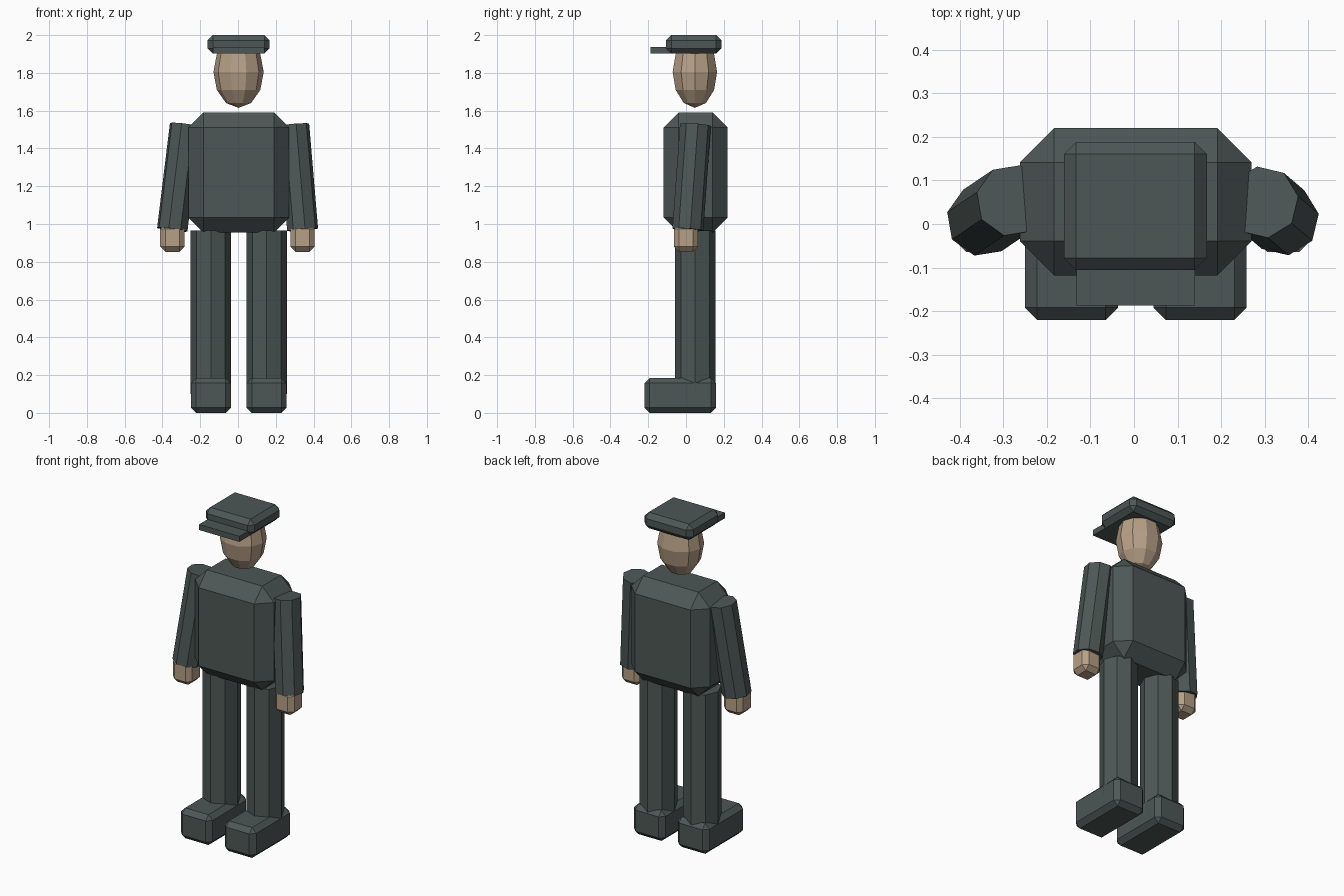
import bpy, bmesh, math
from mathutils import Vector, Matrix

if "Cube" in bpy.data.objects:
    bpy.data.objects.remove(bpy.data.objects["Cube"])


def material(name, rgb):
    m = bpy.data.materials.new(name)
    m.diffuse_color = (*rgb, 1)
    m.use_nodes = True
    m.node_tree.nodes["Principled BSDF"].inputs["Base Color"].default_value = m.diffuse_color
    return m


CLOTH = material("dark_grey_green", (0.074, 0.096, 0.092))
SKIN = material("skin_tan", (0.47, 0.35, 0.24))


def finish(name, bm, mat):
    bmesh.ops.recalc_face_normals(bm, faces=bm.faces)
    me = bpy.data.meshes.new(name)
    bm.to_mesh(me)
    bm.free()
    me.materials.append(mat)
    ob = bpy.data.objects.new(name, me)
    bpy.context.collection.objects.link(ob)
    return ob


def box(name, x, y, z, bevel, mat):
    """Chamfered box from (min, max) pairs."""
    bm = bmesh.new()
    bmesh.ops.create_cube(bm, size=1)
    for v in bm.verts:
        v.co = [(a + b) / 2 + c * (b - a) for (a, b), c in zip((x, y, z), v.co)]
    if bevel:
        bmesh.ops.bevel(bm, geom=bm.edges[:], offset=bevel, segments=1,
                        profile=0.5, affect='EDGES')
    return finish(name, bm, mat)


def stack(name, rings, sides, phase, matrix, mat):
    """Skin a stack of polygon rings (radius, z), capped at both ends."""
    bm = bmesh.new()
    loops = []
    for r, z in rings:
        loops.append([bm.verts.new((r * math.cos(a), r * math.sin(a), z))
                      for a in (phase + math.tau * i / sides for i in range(sides))])
    for lo, hi in zip(loops, loops[1:]):
        for i in range(sides):
            j = (i + 1) % sides
            bm.faces.new((lo[i], lo[j], hi[j], hi[i]))
    bm.faces.new(loops[0][::-1])
    bm.faces.new(loops[-1])
    bmesh.ops.remove_doubles(bm, verts=bm.verts, dist=1e-5)
    bm.transform(matrix)
    return finish(name, bm, mat)


# Torso
box("torso", (-0.262, 0.27), (-0.118, 0.22), (0.955, 1.59), 0.079, CLOTH)

# Head: ten-sided faceted ellipsoid
rings = [(max(math.cos(a), 1e-7), math.sin(a))
         for a in (math.radians(d) for d in range(-90, 91, 30))]
stack("head", rings, 10, 0,
      Matrix.Translation((0.003, 0.047, 1.805)) @ Matrix.Diagonal((0.133, 0.1235, 0.19, 1)),
      SKIN)

# Cap and visor
box("cap", (-0.161, 0.167), (-0.106, 0.188), (1.902, 2.0), 0.028, CLOTH)
box("cap_visor", (-0.132, 0.14), (-0.187, 0.0), (1.903, 1.937), 0, CLOTH)

# Legs and shoes
for side, cx in (("left", -0.1435), ("right", 0.1515)):
    stack(side + "_leg", [(0.107, 0.1), (0.107, 0.965)], 8, 0,
          Matrix.Translation((cx, 0.048, 0)), CLOTH)
    box(side + "_shoe", (cx - 0.1065, cx + 0.1065), (-0.22, 0.16), (0, 0.185), 0.028, CLOTH)

# Slanted eight-sided sleeves with hands
for side, top, bottom, phase, hx in (
        ("left", (-0.28, 0.054, 1.525), (-0.348, 0.008, 0.97), 32, -0.348),
        ("right", (0.295, 0.05, 1.525), (0.342, 0.01, 0.97), 9, 0.342)):
    axis = Vector(top) - Vector(bottom)
    tilt = Vector((0, 0, 1)).rotation_difference(axis).to_matrix().to_4x4()
    stack(side + "_arm", [(0.083, 0), (0.083, axis.length)], 8, math.radians(phase),
          Matrix.Translation(bottom) @ tilt, CLOTH)
    box(side + "_hand", (hx - 0.064, hx + 0.064), (-0.064, 0.064), (0.853, 1.0), 0.027, SKIN)
